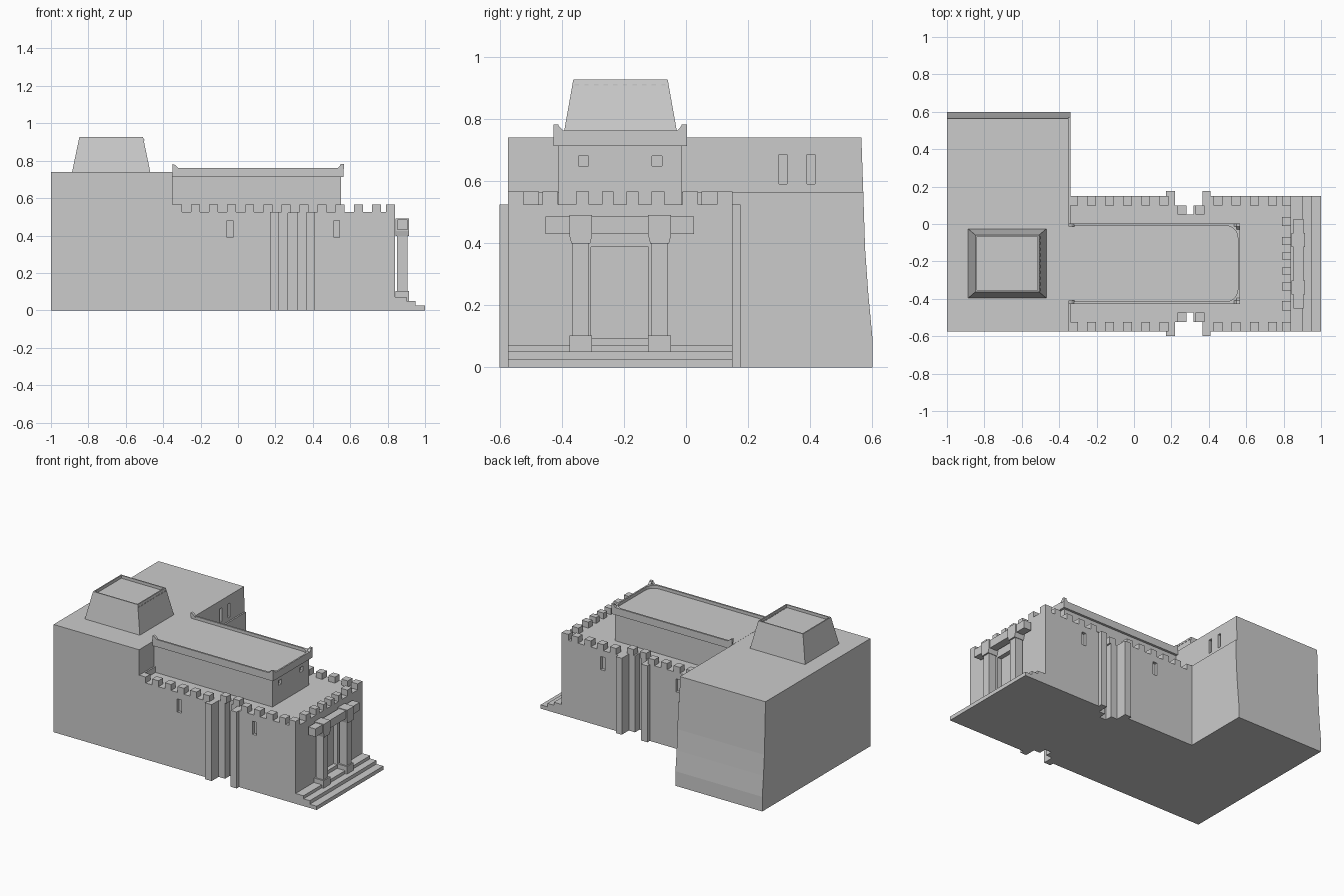
import bpy, bmesh, math

if "Cube" in bpy.data.objects:
    bpy.data.objects.remove(bpy.data.objects["Cube"])

CY = -0.212  # centre line of the hall in y


def finish(name, bm):
    bmesh.ops.recalc_face_normals(bm, faces=bm.faces)
    me = bpy.data.meshes.new(name)
    bm.to_mesh(me)
    bm.free()
    ob = bpy.data.objects.new(name, me)
    bpy.context.collection.objects.link(ob)
    return ob


def add_box(bm, x0, x1, y0, y1, z0, z1):
    r = bmesh.ops.create_cube(bm, size=1)
    for v in r["verts"]:
        v.co = (x1 if v.co.x > 0 else x0, y1 if v.co.y > 0 else y0, z1 if v.co.z > 0 else z0)


def boxes(name, items):
    bm = bmesh.new()
    for b in items:
        add_box(bm, *b)
    return finish(name, bm)


def add_prism(bm, pts, lo, hi, axis="Z"):
    put = {"X": lambda p, t: (t, p[0], p[1]),
           "Y": lambda p, t: (p[0], t, p[1]),
           "Z": lambda p, t: (p[0], p[1], t)}[axis]
    a = [bm.verts.new(put(p, lo)) for p in pts]
    b = [bm.verts.new(put(p, hi)) for p in pts]
    bm.faces.new(a)
    bm.faces.new(b)
    for i in range(len(a)):
        j = (i + 1) % len(a)
        bm.faces.new((a[i], a[j], b[j], b[i]))


def prism(name, pts, lo, hi, axis="Z"):
    bm = bmesh.new()
    add_prism(bm, pts, lo, hi, axis)
    return finish(name, bm)


def cut(ob, cutter):
    m = ob.modifiers.new("cut", "BOOLEAN")
    m.operation, m.solver, m.object = "DIFFERENCE", "EXACT", cutter
    dg = bpy.context.evaluated_depsgraph_get()
    me = bpy.data.meshes.new_from_object(ob.evaluated_get(dg))
    ob.modifiers.clear()
    ob.data = me
    bpy.data.objects.remove(cutter)


def mirror_y(y0, y1):
    return 2 * CY - y1, 2 * CY - y0


# West block: lower part with a curved rear batter, slightly narrower upper part
prism("west_block_lower", [(-.574, 0), (.6, 0), (.6, .1), (.587, .24), (.577, .38), (.571, .565), (-.574, .565)],
      -1, -.34, "X")
west = prism("west_block_upper", [(-.574, .565), (.571, .565), (.565, .74), (-.574, .74)], -1, -.35, "X")
cut(west, boxes("slot_cutter", [(-.37, -.3, y, y + .025, .59, .685) for y in (.30, .39)]))

# Main hall: plan with pilasters and stepped recess on both long sides
half = [(-.34, .15), (.17, .15), (.17, .176), (.22, .176), (.22, .10), (.268, .10), (.268, .05),
        (.318, .05), (.318, .10), (.365, .10), (.365, .176), (.41, .176), (.41, .15), (.84, .15)]
hall = prism("main_hall", half + [(x, 2 * CY - y) for x, y in reversed(half)], 0, .525)
holes = [(.81, .9, -.306, -.12, .095, .388)]
for x in (-.06, .512):
    for y in ((.13, .2), mirror_y(.13, .2)):
        holes.append((x, x + .032, *y, .39, .48))
cut(hall, boxes("opening_cutter", holes))

# Battlements along both sides and the east end
mer = []
for k in range(13):
    x = -.348 + k * .0967
    x0, x1 = max(x, -.34), x + .048
    y = (.05, .10) if k in (6, 7) else (.10, .15)
    if k == 12:
        x0, x1 = .79, .84
    for yy in (y, mirror_y(*y)):
        mer.append((x0, x1, *yy, .52, .566))
for c, w in ((.225, .05), (.122, .042), (.04, .038)):
    for s in (-1, 1):
        y = CY + s * c
        mer.append((.79, .84, y - w / 2, y + w / 2, .52, .566))
boxes("battlements", mer)

# Upper hall with two small windows
upper = boxes("upper_hall", [(-.35, .55, CY - .199, CY + .199, .52, .715)])
cut(upper, boxes("window_cutter", [(.53, .6, CY + s * .118 - .016, CY + s * .118 + .016, .648, .68)
                                   for s in (-1, 1)]))

# Cornice with a sunken roof rounded at the east corners
cornice = boxes("cornice", [(-.35, .565, CY - .215, CY + .215, .712, .762)])
R, rx, ry = .065, .555, .203
arc = [(rx - R + R * math.sin(a), ry - R + R * math.cos(a)) for a in [i * math.pi / 12 for i in range(7)]]
plan = [(-.4, ry)] + arc
plan = [(x, CY + y) for x, y in plan] + [(x, CY - y) for x, y in reversed(plan)]
cut(cornice, prism("roof_cutter", plan, .741, .8))

# Raised horns at the cornice corners
bm = bmesh.new()
for s in (-1, 1):
    e = CY + s * .215
    add_prism(bm, [(e, .755), (e, .782), (e - s * .015, .78), (e - s * .034, .76), (e - s * .034, .755)],
              .547, .566, "X")
    add_prism(bm, [(.566, .755), (.566, .782), (.55, .78), (.534, .76), (.534, .755)],
              e - s * .017, e, "Y")
    add_prism(bm, [(-.35, .755), (-.35, .782), (-.335, .776), (-.318, .76), (-.318, .755)],
              e - s * .017, e, "Y")
finish("cornice_horns", bm)

# Tapered roof tower with a sunken top
bm = bmesh.new()
add_box(bm, -.888, -.468, -.397, -.025, .735, .927)
for v in bm.verts:
    if v.co.z > .8:
        v.co.x += .04 if v.co.x < -.68 else -.04
        v.co.y += .034 if v.co.y < CY else -.034
tower = finish("roof_tower", bm)
cut(tower, boxes("tower_cutter", [(-.84, -.516, -.355, -.067, .907, 1)]))
boxes("tower_drains", [(-.52, -.501, y - .007, y + .007, .907, .912)
                       for y in [CY + (i - 4.5) * .031 for i in range(10)]])

# Entrance steps
prism("steps", [(.84, 0), (1, 0), (1, .026), (.948, .026), (.948, .05), (.9, .05), (.9, .071), (.84, .071)],
      CY - .362, CY + .362, "Y")

# Portico: two columns with bases and capitals, and a beam
cols = []
for s in (-1, 1):
    y = CY + s * .127
    cols += [(.842, .913, y - .037, y + .037, .05, .102),
             (.85, .905, y - .026, y + .026, .1, .41)]
boxes("columns", cols)
bm = bmesh.new()
for s in (-1, 1):
    y = CY + s * .127
    add_prism(bm, [(y - .03, .398), (y + .03, .398), (y + .037, .425), (y + .037, .49),
                   (y - .037, .49), (y - .037, .425)], .843, .915, "X")
finish("capitals", bm)
boxes("portico_beam", [(.852, .906, CY - .241, CY + .238, .43, .485)])
